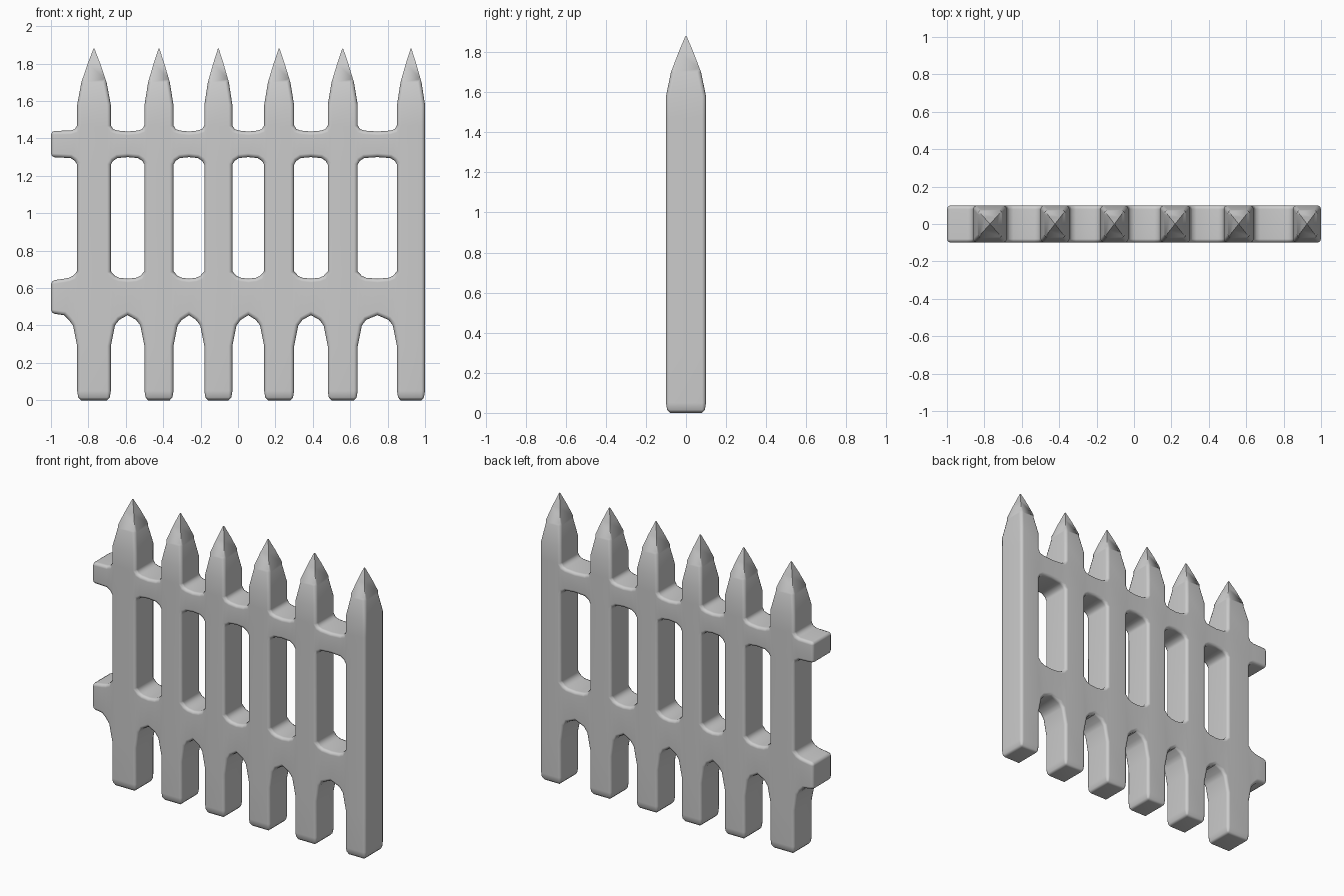
import bpy, bmesh

if "Cube" in bpy.data.objects:
    bpy.data.objects.remove(bpy.data.objects["Cube"])

D = 0.10            # half depth
SHOULDER = 1.58     # where the pointed tips begin
pickets = [(-0.86, -0.68), (-0.50, -0.345), (-0.18, -0.03),
           (0.14, 0.30), (0.48, 0.64), (0.85, 1.0)]
# Rail flare next to a picket: (distance from picket, bottom z, top z)
low_flare = [(0, 0.29, 0.69), (0.022, 0.40, 0.665), (0.045, 0.43, 0.655)]
top_flare = [(0, 1.26, 1.47), (0.012, 1.28, 1.45), (0.035, 1.295, 1.442)]

bm = bmesh.new()


def strip(pts):
    """Row of quads from (x, bottom z, top z) stations on the front plane."""
    for (x0, a0, b0), (x1, a1, b1) in zip(pts, pts[1:]):
        bm.faces.new([bm.verts.new((x, -D, z)) for x, z in
                      ((x0, a0), (x1, a1), (x1, b1), (x0, b0))])


# Picket bodies
rows = [0, 0.29, 0.69, 1.26, 1.47, SHOULDER]
for x0, x1 in pickets:
    for z0, z1 in zip(rows, rows[1:]):
        strip([(x0, z0, z1), (x1, z0, z1)])

# Rails between pickets
for (_, a), (b, _) in zip(pickets, pickets[1:]):
    for flare, mid in ((low_flare, (0.455, 0.65)), (top_flare, (1.30, 1.437))):
        strip([(a + t, lo, hi) for t, lo, hi in flare] + [((a + b) / 2, *mid)]
              + [(b - t, lo, hi) for t, lo, hi in reversed(flare)])

# Rail stubs on the left
for flare, end in ((low_flare, [(-1, 0.465, 0.64), (-0.93, 0.455, 0.65)]),
                   (top_flare, [(-1, 1.30, 1.44)])):
    strip(end + [(-0.86 - t, lo, hi) for t, lo, hi in reversed(flare)])

# Weld and give depth
bmesh.ops.remove_doubles(bm, verts=bm.verts, dist=0.0005)
ext = bmesh.ops.extrude_face_region(bm, geom=bm.faces[:])
bmesh.ops.translate(bm, vec=(0, 2 * D, 0),
                    verts=[g for g in ext["geom"] if isinstance(g, bmesh.types.BMVert)])
bmesh.ops.recalc_face_normals(bm, faces=bm.faces)

# Pointed tips
for f in [f for f in bm.faces if f.normal.z > 0.9 and f.calc_center_median().z > 1.57]:
    cx = f.calc_center_median().x
    base = 1.0
    for z, s in ((1.70, 0.75), (1.80, 0.37), (1.88, 0.03)):
        f = bmesh.ops.extrude_discrete_faces(bm, faces=[f])["faces"][0]
        for v in f.verts:
            v.co = (cx + (v.co.x - cx) * s / base, v.co.y * s / base, z)
        base = s
bmesh.ops.recalc_face_normals(bm, faces=bm.faces)


# Rounded outer edges
def is_rounded(e):
    a, b = (v.co for v in e.verts)
    if max(a.z, b.z) > 1.72 or len(e.link_faces) != 2:
        return False
    if e.calc_face_angle(0) < 0.85:
        return False
    across = a.y * b.y < 0
    return not across or max(a.z, b.z) < 0.01 or max(a.x, b.x) < -0.99


bmesh.ops.bevel(bm, geom=[e for e in bm.edges if is_rounded(e)], offset=0.02,
                offset_type='OFFSET', segments=2, profile=0.5,
                affect='EDGES', clamp_overlap=True)

# Taller rounding at the feet
for v in bm.verts:
    if v.co.z < 0.03:
        v.co.z *= 2.5

mesh = bpy.data.meshes.new("picket_fence")
bm.to_mesh(mesh)
bm.free()
fence = bpy.data.objects.new("picket_fence", mesh)
bpy.context.collection.objects.link(fence)
bpy.context.view_layer.objects.active = fence
fence.select_set(True)
bpy.ops.object.shade_smooth_by_angle(angle=0.9)
wn = fence.modifiers.new("weighted_normals", 'WEIGHTED_NORMAL')
wn.keep_sharp = True
